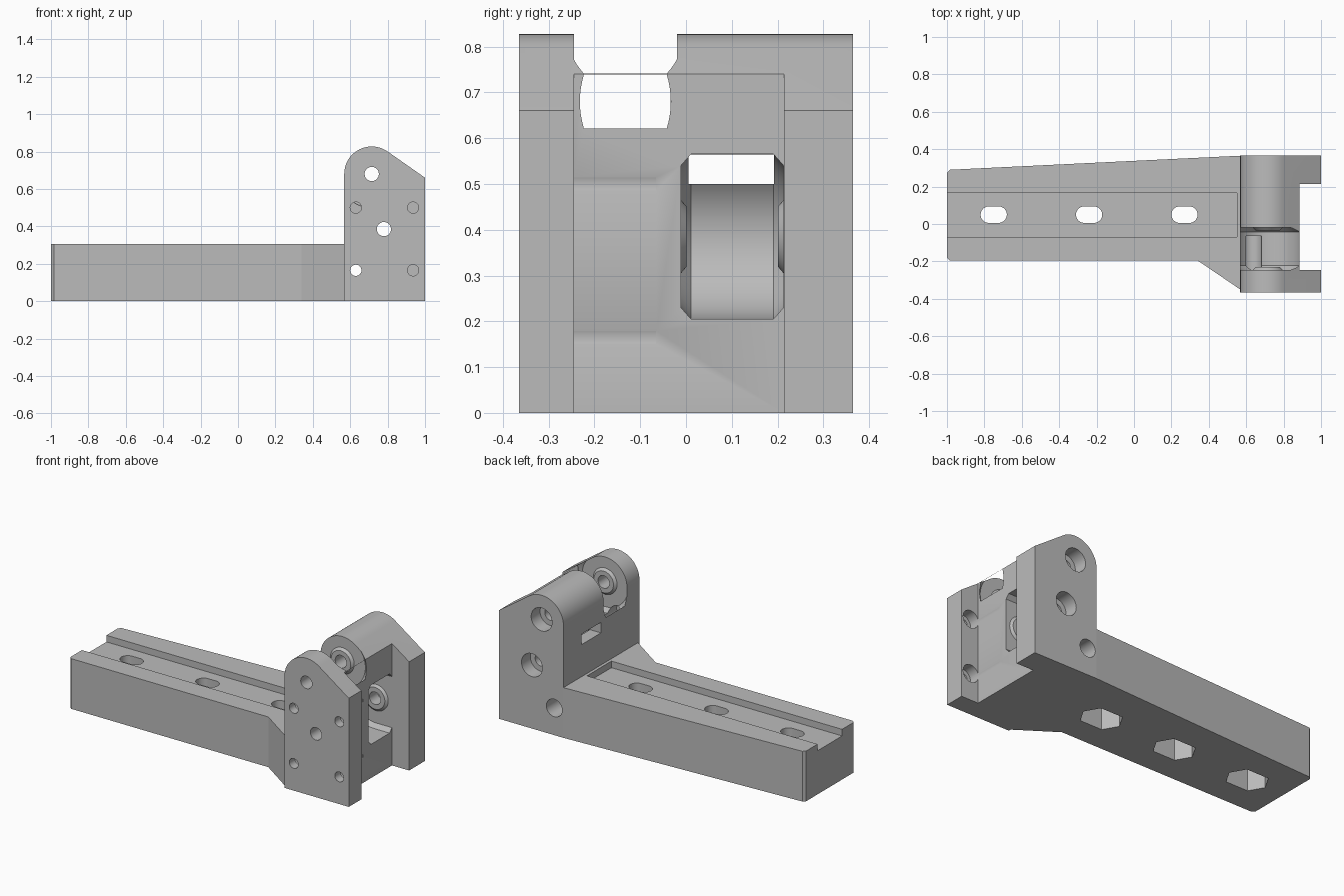
import bpy, bmesh
from math import sin, cos, radians, pi

default = bpy.data.objects.get("Cube")
if default:
    bpy.data.objects.remove(default, do_unlink=True)

grey = bpy.data.materials.new("plain grey")
grey.use_nodes = True
grey.diffuse_color = (0.5, 0.5, 0.5, 1)
grey.node_tree.nodes["Principled BSDF"].inputs["Base Color"].default_value = (0.5, 0.5, 0.5, 1)


def loft(name, sections, ring=False):
    """Skin matching loops of points; cap the ends, or join last to first."""
    bm = bmesh.new()
    loops = [[bm.verts.new(p) for p in s] for s in sections]
    pairs = list(zip(loops, loops[1:]))
    if ring:
        pairs.append((loops[-1], loops[0]))
    else:
        bm.faces.new(loops[0])
        bm.faces.new(loops[-1])
    n = len(loops[0])
    for a, b in pairs:
        for i in range(n):
            j = (i + 1) % n
            bm.faces.new((a[i], a[j], b[j], b[i]))
    bmesh.ops.recalc_face_normals(bm, faces=bm.faces)
    mesh = bpy.data.meshes.new(name)
    bm.to_mesh(mesh)
    bm.free()
    mesh.materials.append(grey)
    obj = bpy.data.objects.new(name, mesh)
    bpy.context.collection.objects.link(obj)
    return obj


def along_y(name, outline, y0, y1):
    return loft(name, [[(x, y, z) for x, z in outline] for y in (y0, y1)])


def along_z(name, outline, z0, z1):
    return loft(name, [[(x, y, z) for x, y in outline] for z in (z0, z1)])


def rect(a0, a1, b0, b1):
    return [(a0, b0), (a1, b0), (a1, b1), (a0, b1)]


def circle(cx, cz, r, n=48):
    return [(cx + r * cos(2 * pi * i / n), cz + r * sin(2 * pi * i / n)) for i in range(n)]


def stretched(cx, cy, r, extra, n):
    """Regular polygon pulled apart along x by extra."""
    return [(x + (extra / 2 if x > cx else -extra / 2), y) for x, y in circle(cx, cy, r, n)]


def cavity(pivot, y0, y1, reach):
    """Round pocket with bevelled ends, opened towards +x by reach."""
    cx, cz = pivot
    sections = []
    for y, r in ((y0, .155), (y0 + .022, .18), (y1 - .022, .18), (y1, .155)):
        pts = [(cx + r * cos(radians(a)), y, cz + r * sin(radians(a))) for a in range(90, 271, 5)]
        if reach:
            pts += [(cx + reach, y, cz - r), (cx + reach, y, cz + r)]
        else:
            pts += [(cx + r * cos(radians(a)), y, cz + r * sin(radians(a))) for a in range(275, 450, 5)]
        sections.append(pts)
    return loft("cavity_cutter", sections)


def cut(target, cutters):
    bpy.context.view_layer.objects.active = target
    for c in cutters:
        c.hide_render = True
        mod = target.modifiers.new("cut", "BOOLEAN")
        mod.operation = "DIFFERENCE"
        mod.solver = "EXACT"
        mod.object = c
        bpy.ops.object.modifier_apply(modifier=mod.name)
        bpy.data.objects.remove(c, do_unlink=True)


UPPER, LOWER = (.715, .68), (.78, .385)
FACE_X = .885

# Long tapered arm with top channel, slots and nut pockets
arm = along_z("arm", [(-1, -.18), (-.985, -.195), (.34, -.195), (.568, -.35),
                      (.568, .365), (-.985, .29), (-1, .275)], 0, .305)
arm_cutters = [along_z("channel_cutter", rect(-1.1, .55, -.07, .165), .265, .4)]
for x in (-.75, -.24, .27):
    arm_cutters.append(along_z("slot_cutter", stretched(x, .05, .044, .052, 50), -.1, .4))
    arm_cutters.append(along_z("nut_cutter", stretched(x, .05, .1, .05, 6), -.1, .17))
cut(arm, arm_cutters)

# Head block with rounded top and sloped shoulder
profile = [(.568, 0), (1, 0), (1, .66)]
profile += [(UPPER[0] + .147 * cos(radians(a)), UPPER[1] + .147 * sin(radians(a)))
            for a in range(55, 181, 5)]
head = along_y("hinge_head", profile, -.365, .365)
head_cutters = [
    along_z("recess_cutter", rect(FACE_X, 1.2, -.245, .214), -.1, 1),
    cavity(UPPER, -.245, -.02, 0),
    cavity(LOWER, -.011, .213, .4),
    along_y("rear_slot_cutter", rect(.5, LOWER[0], .5, .564), .005, .192),
]

# Screw holes, narrow at the front and wide inside
for x, z, end in ((.63, .165, .5), (.63, .5, -.065), (.936, .165, -.065), (.936, .5, -.065)):
    head_cutters.append(along_y("screw_cutter", circle(x, z, .03), -.5, -.25))
    head_cutters.append(along_y("insert_cutter", circle(x, z, .053), -.31, end))

# Pivot holes with counterbores at the back
for x, z in (UPPER, LOWER):
    head_cutters.append(along_y("pivot_cutter", circle(x, z, .038), -.5, .5))
    head_cutters.append(along_y("counterbore_cutter", circle(x, z, .07), .28, .5))
cut(head, head_cutters)

# Conical spacer rings around the pivots inside each cavity
parts = [arm, head]
for label, pivot, y, d in (("upper_front", UPPER, -.245, .014), ("upper_back", UPPER, -.02, -.014),
                           ("lower_front", LOWER, -.011, .012), ("lower_back", LOWER, .213, -.012)):
    shape = ((.038, y), (.08, y), (.066, y + d), (.038, y + d))
    parts.append(loft(label + "_spacer",
                      [[(px, yy, pz) for px, pz in circle(*pivot, r)] for r, yy in shape], ring=True))

# Smooth curved walls, keep edges crisp
bpy.ops.object.select_all(action="DESELECT")
for p in parts:
    p.select_set(True)
bpy.context.view_layer.objects.active = head
bpy.ops.object.shade_smooth_by_angle(angle=radians(25))
